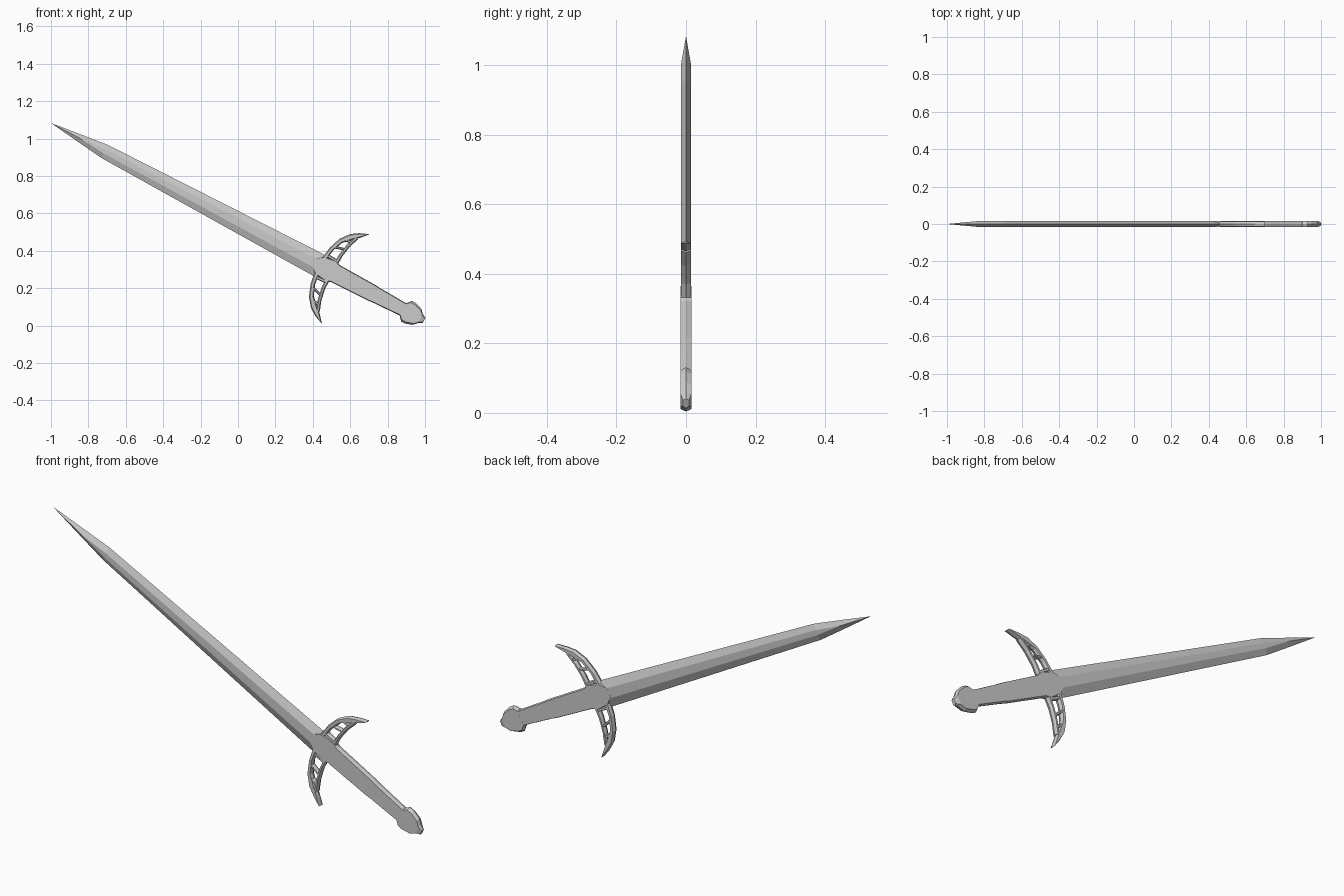
import bpy, bmesh
from mathutils import Vector

# Sword frame: u runs from blade tip to pommel, v runs across the blade
TIP = Vector((-1.0, 0.0, 1.083))
U = Vector((0.884, 0.0, -0.468))
V = Vector((0.468, 0.0, 0.884))
Y = Vector((0, 1, 0))


def loft(bm, stations, side=1):
    """Hexagonal section along a path: (u, v, half width, flat half width, half thickness)."""
    pts = [Vector((s[0], s[1] * side)) for s in stations]
    rings = []
    for i, (p, s) in enumerate(zip(pts, stations)):
        t = (pts[min(i + 1, len(pts) - 1)] - pts[max(i - 1, 0)]).normalized()
        n = Vector((-t.y, t.x))
        w, f, h = s[2:]
        ring = []
        for o, y in ((w, 0), (f, h), (-f, h), (-w, 0), (-f, -h), (f, -h)):
            q = p + n * o
            ring.append(bm.verts.new(TIP + U * q.x + V * q.y + Y * y))
        rings.append(ring)
    for a, b in zip(rings, rings[1:]):
        for k in range(6):
            bm.faces.new((a[k], a[(k + 1) % 6], b[(k + 1) % 6], b[k]))
    bm.faces.new(rings[0])
    bm.faces.new(rings[-1][::-1])


def make(name, paths, sides=(1,)):
    bm = bmesh.new()
    for side in sides:
        for path in paths:
            loft(bm, path, side)
    bmesh.ops.remove_doubles(bm, verts=bm.verts, dist=0.0002)
    bmesh.ops.recalc_face_normals(bm, faces=bm.faces)
    me = bpy.data.meshes.new(name)
    bm.to_mesh(me)
    bm.free()
    ob = bpy.data.objects.new(name, me)
    bpy.context.collection.objects.link(ob)


def bar(points, h=0.0145, chamfer=0.006):
    return [(u, v, w, max(w - chamfer, 0), h) for u, v, w in points]


# Blade with bevelled edges and a flat that runs to a point near the tip
make("blade", [[
    (0.0, 0, 0, 0, 0),
    (0.18, 0, 0.022, 0, 0.015),
    (0.325, 0, 0.039, 0.012, 0.015),
    (1.62, -0.002, 0.064, 0.024, 0.015)]])

# Grip, widening into the block at the guard
make("grip", [bar([
    (1.59, 0, 0.022), (1.625, 0, 0.052), (1.69, 0, 0.062), (1.72, 0, 0.051),
    (1.94, 0, 0.046), (1.975, 0, 0.043), (2.16, 0, 0.036)], 0.0152, 0.004)])

# Flared pommel
make("pommel", [[
    (2.13, 0, 0.038, 0.034, 0.0155),
    (2.15, 0, 0.062, 0.052, 0.0155),
    (2.175, 0, 0.062, 0.052, 0.0155),
    (2.215, 0, 0.048, 0.04, 0.0155),
    (2.235, 0, 0.027, 0.02, 0.0155),
    (2.256, 0, 0.016, 0.01, 0.008)]])

# Guard arms: two curved strips joined by struts, mirrored across the blade
front_strip = bar([
    (1.630, 0.03, 0.013), (1.640, 0.105, 0.012), (1.664, 0.168, 0.013),
    (1.702, 0.211, 0.017), (1.739, 0.240, 0.013), (1.781, 0.270, 0.001)])
rear_strip = bar([
    (1.698, 0.03, 0.012), (1.700, 0.10, 0.010), (1.712, 0.165, 0.010),
    (1.732, 0.222, 0.010)])
struts = [bar(p, 0.013, 0.004) for p in (
    [(1.635, 0.065, 0.009), (1.70, 0.062, 0.009)],
    [(1.645, 0.122, 0.007), (1.705, 0.138, 0.007)],
    [(1.672, 0.183, 0.008), (1.718, 0.188, 0.008)])]
make("guard_arms", [front_strip, rear_strip] + struts, (1, -1))
